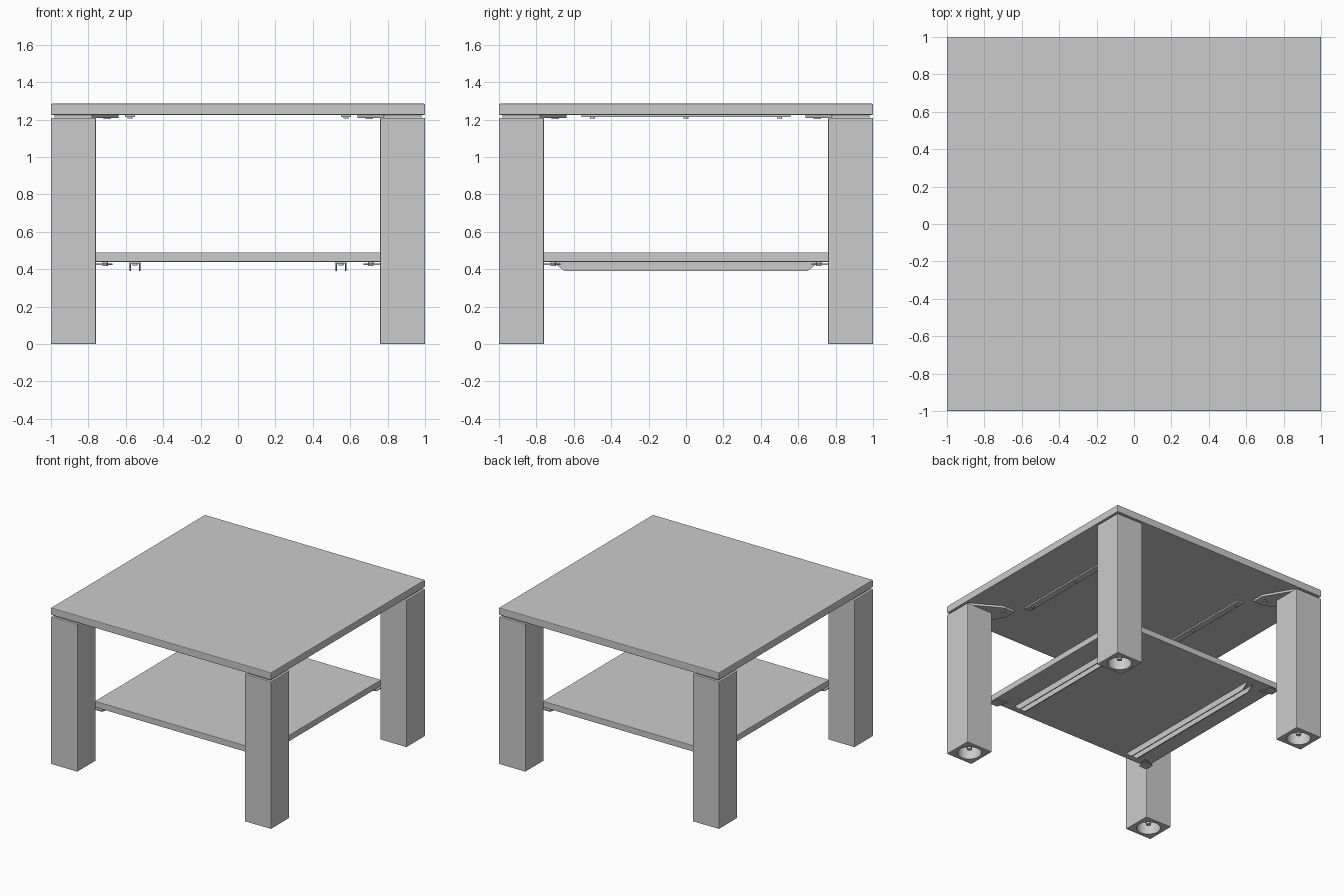
import bpy, bmesh, math
from mathutils import Matrix, Vector

cube = bpy.data.objects.get("Cube")
if cube:
    bpy.data.objects.remove(cube, do_unlink=True)

grey = bpy.data.materials.new("plain grey")
grey.use_nodes = True
grey.diffuse_color = (0.6, 0.6, 0.6, 1)
grey.node_tree.nodes["Principled BSDF"].inputs["Base Color"].default_value = (0.6, 0.6, 0.6, 1)


def finish(name, bm, bevel=0):
    bmesh.ops.recalc_face_normals(bm, faces=bm.faces)
    mesh = bpy.data.meshes.new(name)
    bm.to_mesh(mesh)
    bm.free()
    mesh.materials.append(grey)
    obj = bpy.data.objects.new(name, mesh)
    bpy.context.collection.objects.link(obj)
    if bevel:
        mod = obj.modifiers.new("Soft edges", "BEVEL")
        mod.width, mod.segments = bevel, 2
    return obj


def box(name, x, y, z, bevel=0):
    bm = bmesh.new()
    size = (x[1] - x[0], y[1] - y[0], z[1] - z[0])
    mid = Vector((sum(x), sum(y), sum(z))) / 2
    bmesh.ops.create_cube(bm, size=1, matrix=Matrix.Translation(mid) @ Matrix.Diagonal((*size, 1)))
    return finish(name, bm, bevel)


def prism(name, points, offset):
    bm = bmesh.new()
    face = bm.faces.new([bm.verts.new(p) for p in points])
    result = bmesh.ops.extrude_face_region(bm, geom=[face])
    verts = [v for v in result["geom"] if isinstance(v, bmesh.types.BMVert)]
    bmesh.ops.translate(bm, verts=verts, vec=offset)
    return finish(name, bm)


def cylinder(name, x, y, z, radius, sides=24):
    bm = bmesh.new()
    bmesh.ops.create_cone(bm, cap_ends=True, segments=sides, radius1=radius, radius2=radius,
                          depth=z[1] - z[0], matrix=Matrix.Translation((x, y, sum(z) / 2)))
    obj = finish(name, bm)
    bpy.context.view_layer.objects.active = obj
    obj.select_set(True)
    bpy.ops.object.shade_smooth_by_angle(angle=math.radians(40))
    obj.select_set(False)
    return obj


# Two square boards
box("tabletop", (-1, 1), (-1, 1), (1.225, 1.285), 0.005)
box("shelf", (-0.765, 0.765), (-0.765, 0.765), (0.44, 0.49), 0.003)

for sx, side in ((1, "left"), (-1, "right")):
    for sy, end in ((-1, "front"), (1, "back")):
        tag = f"{end}_{side}"
        cx, cy = 0.88 * sx, 0.88 * sy
        # Leg with a round bore in its foot
        leg = box("leg_" + tag, (cx - 0.12, cx + 0.12), (cy - 0.12, cy + 0.12), (0, 1.21), 0.005)
        cutter = cylinder("bore_cutter_" + tag, cx, cy, (-0.1, 0.12), 0.09, 32)
        cutter.hide_render = True
        cutter.hide_set(True)
        bore = leg.modifiers.new("Foot bore", "BOOLEAN")
        bore.object, bore.operation, bore.solver = cutter, "DIFFERENCE", "EXACT"
        # Threaded rod and nut inside the bore
        cylinder("rod_" + tag, cx, cy, (0.03, 0.125), 0.018, 12)
        cylinder("nut_" + tag, cx, cy, (0.06, 0.09), 0.035, 6)
        # Corner plate between leg and top
        plate = [(0.98, 0.98), (0.98, 0.78), (0.74, 0.64), (0.64, 0.64), (0.64, 0.74), (0.78, 0.98)]
        prism("top_plate_" + tag, [(a * sx, b * sy, 1.208) for a, b in plate], (0, 0, 0.018))
        cylinder("top_screw_" + tag, 0.7 * sx, 0.7 * sy, (1.203, 1.21), 0.018, 12)
        # Bent support tab under the shelf corner
        tab = [(0.77, 0.77), (0.77, 0.7), (0.67, 0.67), (0.7, 0.77)]
        prism("shelf_tab_" + tag, [(a * sx, b * sy, 0.422) for a, b in tab], (0, 0, 0.008))
        cylinder("tab_screw_" + tag, 0.71 * sx, 0.71 * sy, (0.418, 0.442), 0.014, 12)

    # Shelf channel: a web with two flanges cut back at the ends
    outline = [(-0.7, 0.441), (-0.7, 0.43), (-0.65, 0.39), (0.65, 0.39), (0.7, 0.43), (0.7, 0.441)]
    for edge in (0.52, 0.572):
        prism(f"shelf_channel_flange_{side}", [(edge * sx, y, z) for y, z in outline], (0.008 * sx, 0, 0))
    web = sorted((0.52 * sx, 0.58 * sx))
    box("shelf_channel_web_" + side, web, (-0.7, 0.7), (0.43, 0.441))
    # Shallow stiffening strip under the top
    strip = sorted((0.55 * sx, 0.605 * sx))
    box("top_strip_" + side, strip, (-0.56, 0.56), (1.213, 1.226))
    for y in (-0.5, 0, 0.5):
        cylinder("strip_screw_" + side, 0.577 * sx, y, (1.207, 1.214), 0.014, 12)
        cylinder("channel_screw_" + side, 0.55 * sx, y, (0.42, 0.432), 0.014, 12)
